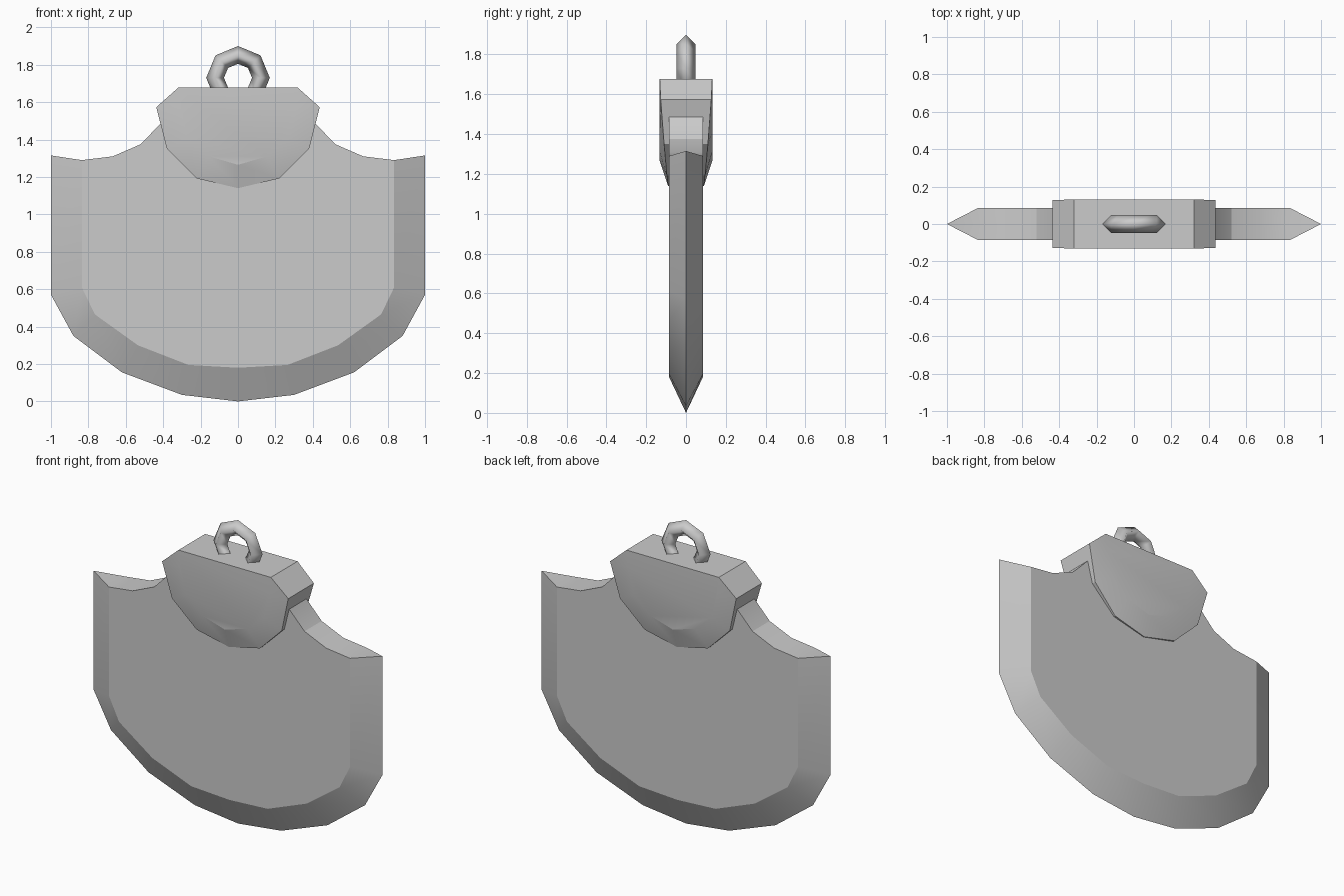
import bpy, bmesh, math

if "Cube" in bpy.data.objects:
    bpy.data.objects.remove(bpy.data.objects["Cube"])


def mirrored(half):
    """Complete a closed loop from its right half (x, y, z)."""
    return half + [(-x, y, z) for x, y, z in reversed(half) if x > 0]


def loft(name, halves, angle):
    """Skin a stack of mirrored loops from front to back and cap both ends."""
    bm = bmesh.new()
    rings = [[bm.verts.new(p) for p in mirrored(h)] for h in halves]
    n = len(rings[0])
    for a, b in zip(rings, rings[1:]):
        for i in range(n):
            j = (i + 1) % n
            bm.faces.new((a[i], a[j], b[j], b[i]))
    bm.faces.new(rings[0])
    bm.faces.new(list(reversed(rings[-1])))
    bmesh.ops.remove_doubles(bm, verts=bm.verts, dist=0.0005)
    bmesh.ops.recalc_face_normals(bm, faces=bm.faces)
    mesh = bpy.data.meshes.new(name)
    bm.to_mesh(mesh)
    bm.free()
    obj = bpy.data.objects.new(name, mesh)
    bpy.context.collection.objects.link(obj)
    bpy.ops.object.select_all(action='DESELECT')
    obj.select_set(True)
    bpy.context.view_layer.objects.active = obj
    bpy.ops.object.shade_smooth_by_angle(angle=math.radians(angle))
    return obj


# Blade: flat plate bevelled to a sharp centre edge, scooped shoulders on top
shoulder = [(0.835, 1.29), (0.67, 1.31), (0.52, 1.375), (0.41, 1.49), (0.36, 1.6)]
plate = [(0, 0.18), (0.265, 0.195), (0.535, 0.3), (0.765, 0.465),
         (0.835, 0.61), (0.835, 1.29)] + shoulder
edge = [(0, 0), (0.3, 0.035), (0.62, 0.155), (0.88, 0.35),
        (1, 0.57), (1, 1.315)] + shoulder
loft("blade", [[(x, -0.085, z) for x, z in plate],
               [(x, 0, z) for x, z in edge],
               [(x, 0.085, z) for x, z in plate]], 22)

# Socket: thick block gripping the blade, front and back sloping to a thin rim
rim = [(0, 0.09, 1.14), (0.22, 0.096, 1.192), (0.38, 0.11, 1.35),
       (0.437, 0.127, 1.573), (0.32, 0.132, 1.677)]
panel = [(0, 0.132, 1.265), (0.155, 0.132, 1.31), (0.27, 0.132, 1.41),
         (0.31, 0.132, 1.573), (0.32, 0.132, 1.677)]


def front(pts):
    return [(x, -y, z) for x, y, z in pts]


loft("socket", [front(panel), front(rim), rim, panel], 15)

# Hanging ring: eight-sided loop with a diamond section, half sunk in the socket
bpy.ops.mesh.primitive_torus_add(major_segments=8, minor_segments=4,
                                 major_radius=0.1225, minor_radius=0.0475,
                                 location=(0, 0, 1.73),
                                 rotation=(math.pi / 2, 0, 0))
ring = bpy.context.object
ring.name = "hanging_ring"
bpy.ops.object.shade_smooth()
